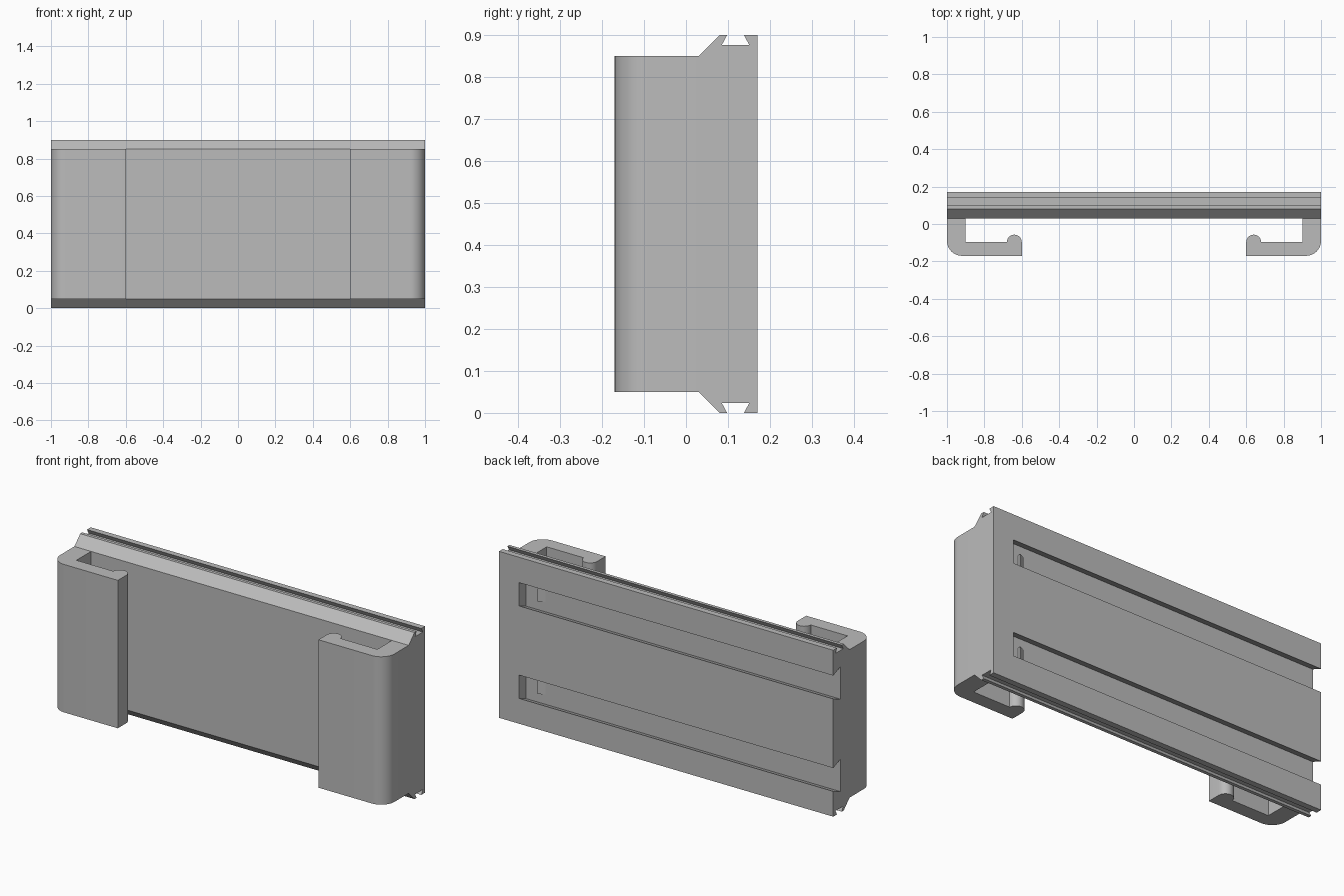
import bpy, bmesh, math

cube = bpy.data.objects.get("Cube")
if cube:
    bpy.data.objects.remove(cube, do_unlink=True)

grey = bpy.data.materials.new("plain grey")
grey.use_nodes = True
colour = (0.5, 0.5, 0.5, 1)
grey.diffuse_color = colour
grey.node_tree.nodes["Principled BSDF"].inputs["Base Color"].default_value = colour


def extrude(name, outline, offset):
    """Solid made by sweeping a closed 3D outline along offset."""
    bm = bmesh.new()
    face = bm.faces.new([bm.verts.new(p) for p in outline])
    swept = bmesh.ops.extrude_face_region(bm, geom=[face])["geom"]
    verts = [v for v in swept if isinstance(v, bmesh.types.BMVert)]
    bmesh.ops.translate(bm, verts=verts, vec=offset)
    bmesh.ops.recalc_face_normals(bm, faces=bm.faces)
    mesh = bpy.data.meshes.new(name)
    bm.to_mesh(mesh)
    bm.free()
    mesh.materials.append(grey)
    obj = bpy.data.objects.new(name, mesh)
    bpy.context.collection.objects.link(obj)
    return obj


def arc(cx, cy, r, start, end, steps=12):
    angles = [math.radians(start + (end - start) * i / steps) for i in range(steps + 1)]
    return [(cx + r * math.cos(a), cy + r * math.sin(a)) for a in angles]


def boolean(target, other, operation):
    mod = target.modifiers.new(other.name, 'BOOLEAN')
    mod.operation = operation
    mod.solver = 'EXACT'
    mod.object = other
    bpy.context.view_layer.objects.active = target
    bpy.ops.object.modifier_apply(modifier=mod.name)
    bpy.data.objects.remove(other, do_unlink=True)


# Back plate: chamfered section with a dovetail groove along top and bottom
height = 0.9
upper = [(0.03, 0.85), (0.08, 0.9), (0.098, 0.9), (0.085, 0.876),
         (0.151, 0.876), (0.138, 0.9), (0.17, 0.9)]
section = upper + [(y, height - z) for y, z in reversed(upper)]
plate = extrude("back_plate", [(-1, y, z) for y, z in section], (2, 0, 0))

# Dovetail slots in the back, open at one end
floor_y, slot_end = 0.11, 0.88
for z in (0.2, 0.7):
    side = [(0.18, 0.063), (0.17, 0.063), (floor_y, 0.087)]
    slot = side + [(y, -w) for y, w in reversed(side)]
    cutter = extrude("slot_cutter", [(-1.1, y, z + w) for y, w in slot],
                     (slot_end + 1.1, 0, 0))
    cutter.hide_render = True
    boolean(plate, cutter, 'DIFFERENCE')

# Small ramped catches on the slot floors
for name, z in (("lower_catch", 0.2), ("upper_catch", 0.7)):
    ramp = [(0.765, floor_y), (0.80, floor_y), (0.80, floor_y + 0.015)]
    extrude(name, [(x, y, z - 0.035) for x, y in ramp], (0, 0, 0.07))

# Hooked side arms with a rounded outer corner and a rounded lip
hook = [(1, 0.03), (0.9, 0.03), (0.9, -0.095), (0.68, -0.095)]
hook += arc(0.64, -0.097, 0.04, 0, 180)
hook += [(0.6, -0.17)] + arc(0.92, -0.09, 0.08, -90, 0)
for name, side in (("left_arm", 1), ("right_arm", -1)):
    arm = extrude(name, [(side * x, y, 0.05) for x, y in hook], (0, 0, 0.8))
    bpy.ops.object.select_all(action='DESELECT')
    arm.select_set(True)
    bpy.context.view_layer.objects.active = arm
    bpy.ops.object.shade_smooth_by_angle(angle=math.radians(30))
